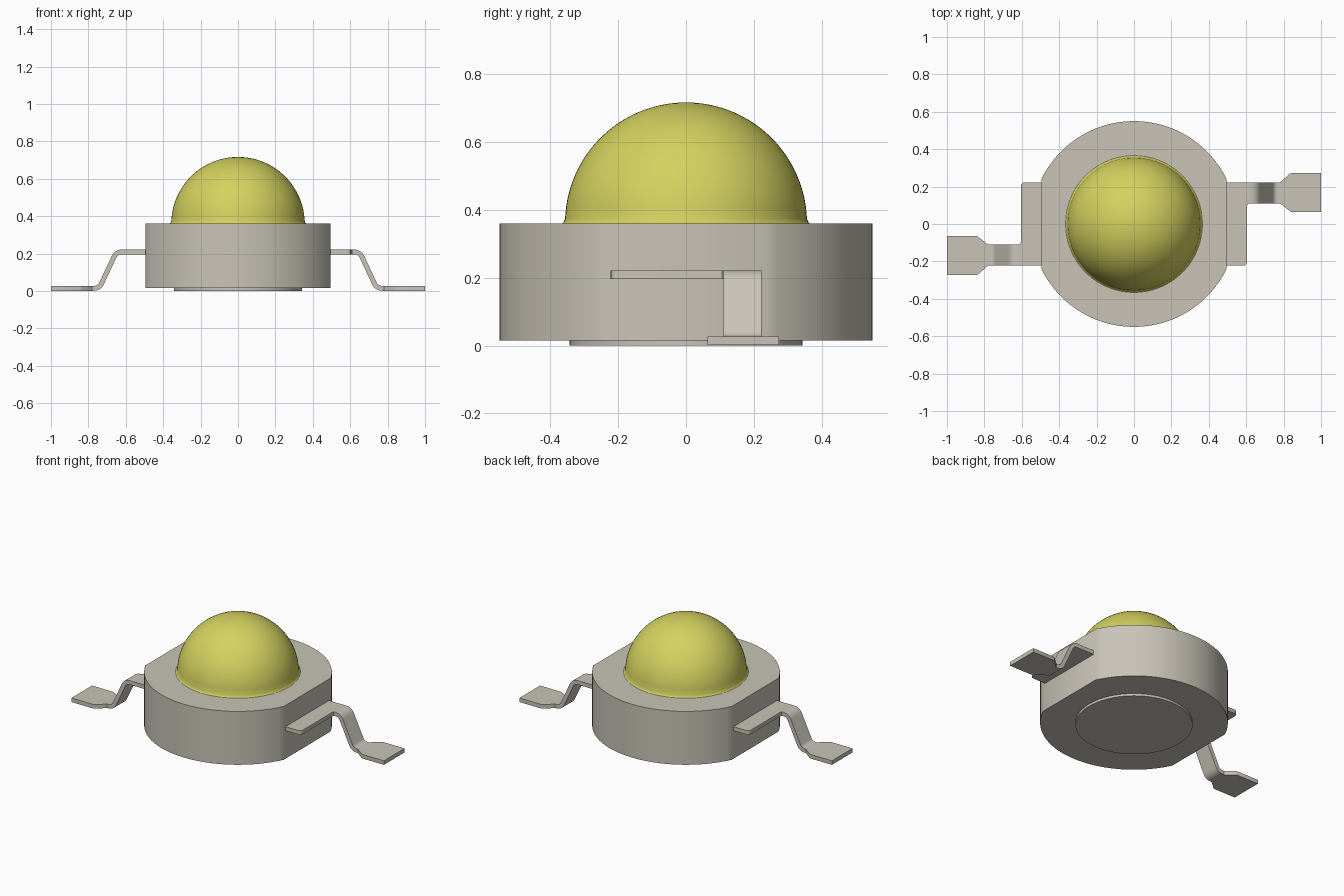
import bpy, bmesh, math
from mathutils import Vector, Matrix

if "Cube" in bpy.data.objects:
    bpy.data.objects.remove(bpy.data.objects["Cube"])


def material(name, rgb):
    m = bpy.data.materials.new(name)
    m.use_nodes = True
    m.diffuse_color = (*rgb, 1)
    m.node_tree.nodes["Principled BSDF"].inputs["Base Color"].default_value = (*rgb, 1)
    return m


GREY = material("warm grey", (0.58, 0.55, 0.475))
YELLOW = material("yellow lens", (0.66, 0.64, 0.115))


def finish(bm, name, mat, angle=30):
    bmesh.ops.recalc_face_normals(bm, faces=bm.faces)
    me = bpy.data.meshes.new(name)
    bm.to_mesh(me)
    bm.free()
    me.materials.append(mat)
    ob = bpy.data.objects.new(name, me)
    bpy.context.collection.objects.link(ob)
    bpy.ops.object.select_all(action='DESELECT')
    ob.select_set(True)
    bpy.context.view_layer.objects.active = ob
    bpy.ops.object.shade_smooth_by_angle(angle=math.radians(angle))
    return ob


def prism(outline, z0, z1, name, mat):
    """Extrude a flat outline from z0 to z1."""
    bm = bmesh.new()
    face = bm.faces.new([bm.verts.new((x, y, z0)) for x, y in outline])
    top = bmesh.ops.extrude_face_region(bm, geom=[face])["geom"]
    bmesh.ops.translate(bm, vec=(0, 0, z1 - z0),
                        verts=[v for v in top if isinstance(v, bmesh.types.BMVert)])
    return finish(bm, name, mat)


def arc(radius, a0, a1, n):
    return [(radius * math.cos(a0 + (a1 - a0) * i / n),
             radius * math.sin(a0 + (a1 - a0) * i / n)) for i in range(n + 1)]


# Round housing with two flattened sides
cut = math.acos(0.495 / 0.55)
prism(arc(0.55, cut, math.pi - cut, 40) + arc(0.55, math.pi + cut, 2 * math.pi - cut, 40),
      0.015, 0.36, "housing", GREY)

# Heat slug under the housing
prism(arc(0.343, 0, 2 * math.pi, 72)[:-1], 0.0, 0.02, "heat_slug", GREY)

# Domed lens with a small flare at its base
profile = [(0.37, 0.358), (0.364, 0.361), (0.36, 0.366), (0.3568, 0.374)]
profile += [(0.357 * math.cos(t), 0.36 + 0.357 * math.sin(t))
            for t in (math.radians(4 + 86 * i / 22) for i in range(1, 23))]
bm = bmesh.new()
vs = [bm.verts.new((r, 0, z)) for r, z in profile]
edges = [bm.edges.new(p) for p in zip(vs, vs[1:])]
bmesh.ops.spin(bm, geom=vs + edges, cent=(0, 0, 0), axis=(0, 0, 1),
               angle=2 * math.pi, steps=72)
bmesh.ops.remove_doubles(bm, verts=bm.verts, dist=1e-4)
finish(bm, "lens_dome", YELLOW, 60)


def bend(a, corner, b, n=6):
    """Rounded corner of the lead, in (x, z)."""
    a, c, b = Vector(a), Vector(corner), Vector(b)
    p = c + (a - c).normalized() * 0.03
    q = c + (b - c).normalized() * 0.03
    return [p * (1 - t) ** 2 + c * 2 * t * (1 - t) + q * t * t
            for t in (i / n for i in range(n + 1))]


def lead(name, turn):
    """Bent metal strip: stations of centre line x, z and the y span."""
    hi, lo, top, foot = 0.222, 0.11, 0.209, 0.0145
    p1, p2 = (0.65, top), (0.742, foot)
    st = [(0.47, top, -hi, hi), (0.585, top, -hi, hi)]
    st += [(0.585 + 0.02 * math.sin(t), top, -hi + 0.02 * (1 - math.cos(t)), hi)
           for t in (math.radians(22.5 * i) for i in range(1, 5))]
    st += [(0.6052, top, lo - 0.012, hi), (0.609, top, lo - 0.004, hi), (0.616, top, lo, hi)]
    st += [(p.x, p.y, lo, hi) for p in bend((0.5, top), p1, p2) + bend(p1, p2, (1, foot))]
    st += [(0.78, foot, lo, hi), (0.835, foot, 0.068, 0.27),
           (0.845, foot, 0.063, 0.274), (1.0, foot, 0.063, 0.274)]
    bm = bmesh.new()
    rings = []
    for i, (x, z, y0, y1) in enumerate(st):
        a, b = st[max(i - 1, 0)], st[min(i + 1, len(st) - 1)]
        n = Vector((a[1] - b[1], 0, b[0] - a[0])).normalized() * 0.013
        c = Vector((x, 0, z))
        rings.append([bm.verts.new(c + n * s + Vector((0, y, 0)))
                      for s, y in ((1, y0), (1, y1), (-1, y1), (-1, y0))])
    for r, s in zip(rings, rings[1:]):
        for k in range(4):
            bm.faces.new((r[k], r[(k + 1) % 4], s[(k + 1) % 4], s[k]))
    bm.faces.new(rings[0])
    bm.faces.new(rings[-1])
    bm.transform(Matrix.Rotation(turn, 4, 'Z'))
    finish(bm, name, GREY)


# Matching leads, half a turn apart
lead("left_lead", 0)
lead("right_lead", math.pi)
